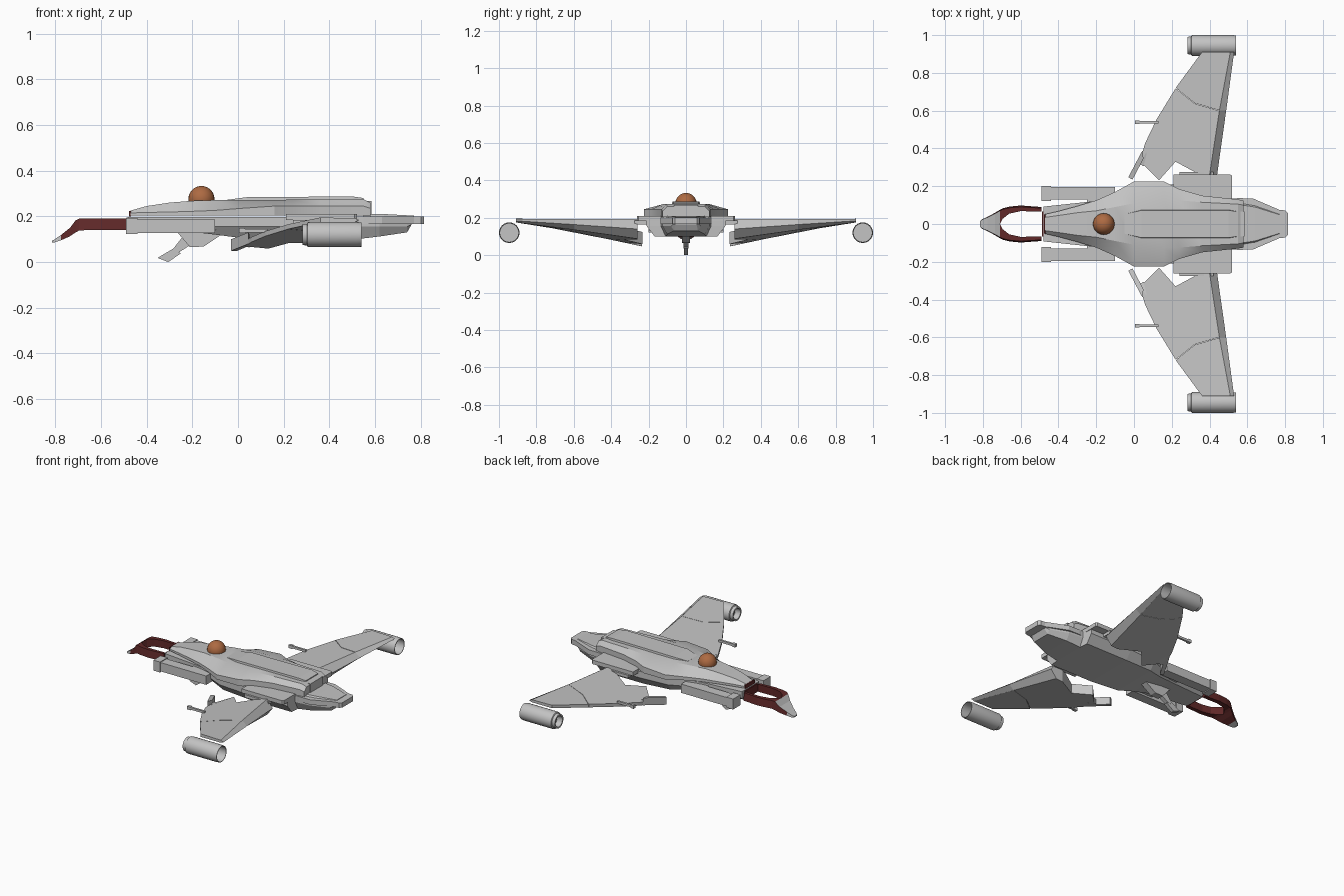
import bpy, bmesh, math

if "Cube" in bpy.data.objects:
    bpy.data.objects.remove(bpy.data.objects["Cube"])


def material(name, rgb):
    m = bpy.data.materials.new(name)
    m.diffuse_color = (*rgb, 1)
    m.use_nodes = True
    m.node_tree.nodes["Principled BSDF"].inputs["Base Color"].default_value = m.diffuse_color
    return m


GREY = material("hull grey", (0.55, 0.55, 0.55))
RED = material("dark red", (0.12, 0.022, 0.022))
ORANGE = material("copper orange", (0.42, 0.145, 0.055))


def finish(name, bm, mat=GREY, mirror=False, smooth=None):
    bmesh.ops.recalc_face_normals(bm, faces=bm.faces)
    me = bpy.data.meshes.new(name)
    bm.to_mesh(me)
    bm.free()
    me.materials.append(mat)
    ob = bpy.data.objects.new(name, me)
    bpy.context.collection.objects.link(ob)
    if mirror:
        mod = ob.modifiers.new("mirror", 'MIRROR')
        mod.use_axis = (False, True, False)
        mod.use_clip = False
        mod.use_mirror_merge = False
    if smooth:
        bpy.context.view_layer.objects.active = ob
        ob.select_set(True)
        bpy.ops.object.shade_smooth_by_angle(angle=math.radians(smooth))
        ob.select_set(False)
    return ob


def loft(name, sections, mat=GREY, mirror=False, smooth=None, caps=True):
    """Join equal-length closed rings of points."""
    bm = bmesh.new()
    rings = [[bm.verts.new(p) for p in s] for s in sections]
    n = len(rings[0])
    for a, b in zip(rings, rings[1:]):
        for i in range(n):
            j = (i + 1) % n
            bm.faces.new((a[i], a[j], b[j], b[i]))
    if caps:
        bm.faces.new(rings[0])
        bm.faces.new(rings[-1])
    return finish(name, bm, mat, mirror, smooth)


def slab(name, outline, low, top, mirror=True, mat=GREY):
    """Plan outline raised between two height functions."""
    return loft(name, [[(x, y, low(x, y)) for x, y in outline],
                       [(x, y, top(x, y)) for x, y in outline]], mat, mirror)


def side_plate(name, outline, y0, y1, mirror=False, mat=GREY):
    """Side outline in x, z, extruded across y."""
    return loft(name, [[(x, y0, z) for x, z in outline],
                       [(x, y1, z) for x, z in outline]], mat, mirror)


def box(name, x0, x1, y0, y1, z0, z1, mirror=False, mat=GREY):
    return side_plate(name, [(x0, z0), (x1, z0), (x1, z1), (x0, z1)],
                      y0, y1, mirror, mat)


def sym(x, half):
    """Full ring at x from its right half, given as y, z pairs."""
    return [(x, y, z) for y, z in half] + [(x, -y, z) for y, z in reversed(half)]


def const(v):
    return lambda x, y: v


# Upper shell: x, half width, rim height, crown half width, crown height
shell = [(-.47, .052, .215, .035, .225), (-.40, .068, .217, .045, .245),
         (-.30, .095, .219, .06, .26), (-.20, .125, .222, .07, .268),
         (-.10, .17, .226, .09, .271), (0, .225, .234, .11, .272),
         (.16, .225, .245, .125, .272), (.24, .185, .245, .125, .273),
         (.36, .15, .245, .115, .274), (.55, .13, .245, .105, .274),
         (.58, .125, .235, .1, .26)]
loft("upper_shell", [sym(x, [(w, .203), (w, r), (c, z)])
                     for x, w, r, c, z in shell], smooth=20)

# Raised spine and rear block
loft("spine", [sym(x, [(w, .25), (w * .93, z)]) for x, w, z in
               [(-.05, .055, .272), (.04, .078, .284), (.5, .078, .287), (.55, .07, .28)]])
box("rear_block", .55, .585, -.065, .065, .2, .268)

# Lower hull: x, half width, belly height
hull = [(-.48, .092, .138), (-.2, .122, .132), (-.1, .15, .12), (0, .195, .107),
        (.2, .21, .1), (.515, .21, .1), (.52, .135, .1), (.62, .125, .112),
        (.74, .08, .13), (.76, .07, .165)]
loft("lower_hull", [sym(x, [(w * .8, b), (w, max(b, .155)), (w, .198)]) for x, w, b in hull])
tail = [(.5, .13), (.55, .137), (.63, .135), (.77, .075), (.8, .072), (.815, .058)]
slab("tail_plate", tail + [(x, -y) for x, y in reversed(tail)],
     const(.167), const(.2), False)
loft("tail_deck", [sym(x, [(w, .195), (w * .9, z)]) for x, w, z in
                   [(.58, .11, .21), (.64, .1, .21), (.77, .055, .203)]])

# Side shoulder plates
slab("shoulder_plate", [(.21, .12), (.52, .12), (.52, .255), (.51, .262), (.21, .262)],
     const(.183), const(.21))
box("wing_mount", .24, .42, .19, .275, .165, .185, True)

# Forward side pods with blunt ends
box("pod", -.45, -.1, .13, .195, .128, .187, True)
box("pod_tip", -.49, -.44, .122, .2, .122, .192, True)
box("pod_bracket", -.25, -.05, .1, .14, .14, .185, True)


# Nose prongs: x, outer y, inner y, bottom, top
def prong(rows):
    return [[(x, a, lo), (x, a * .93, hi), (x, b, hi), (x, b, lo)]
            for x, a, b, lo, hi in rows]


nose = loft("nose_prong", prong([(-.49, .09, .066, .14, .19), (-.6, .098, .068, .14, .19),
                                 (-.66, .092, .055, .14, .19), (-.695, .083, .028, .138, .19),
                                 (-.71, .075, 0, .13, .183), (-.735, .06, 0, .113, .15),
                                 (-.775, .038, 0, .095, .118)]), RED, True)
# Grey sloping front of the nose
nose.data.materials.append(GREY)
for f in nose.data.polygons:
    if f.center.x < -.72 and f.normal.z > .2:
        f.material_index = 1
loft("nose_tip", prong([(-.775, .038, 0, .095, .118), (-.803, .026, 0, .086, .099),
                        (-.815, .016, 0, .085, .092)]), GREY, True)
box("nose_back_wall", -.488, -.48, -.066, .066, .14, .195, mat=RED)
box("canopy_front", -.477, -.469, -.05, .05, .2, .224, mat=RED)

# Dome on the hull
bm = bmesh.new()
bmesh.ops.create_uvsphere(bm, u_segments=24, v_segments=14, radius=.057)
bmesh.ops.translate(bm, verts=bm.verts, vec=(-.16, 0, .276))
finish("dome", bm, ORANGE, smooth=40)

# Chin gun under the hull
side_plate("chin_mount", [(-.27, .135), (-.21, .065), (-.15, .068), (-.08, .115), (-.07, .135)],
           -.022, .022)
side_plate("chin_barrel", [(-.235, .12), (-.29, .05), (-.27, .035), (-.2, .08)], -.014, .014)
side_plate("chin_muzzle", [(-.285, .058), (-.352, .018), (-.305, 0), (-.25, .038)], -.012, .012)


# Wings: the underside climbs to the tip and rear, the top climbs to the rear
def wing_low(x, y):
    s = (y - .25) / .66
    return .05 + .125 * s + .09 * max(x, 0) * (1 - s)


def wing_top(x, y):
    lead = -.02 + .38 * (y - .24) / .67
    rear = .40 + .11 * (y - .26) / .65
    t = min(1, max(0, (x - lead) / (rear - lead)))
    base = wing_low(lead, y) + .02
    return base + (.192 - base) * t ** .8


slab("wing_inner", [(.03, .335), (.06, .43), (.12, .555), (.22, .718), (.32, .638), (.452, .599),
                    (.40, .26), (.35, .26), (.22, .33), (.133, .232)], wing_low, wing_top)
slab("wing_outer", [(.221, .721), (.36, .91), (.51, .91), (.453, .601), (.321, .64)],
     wing_low, wing_top)

# Wing trailing edge wedge
loft("wing_trailing_edge",
     [[(a, y, .192), (b, y, .192 - (.192 - wing_low(a, y)) * .5), (a, y, wing_low(a, y))]
      for a, b, y in [(.40, .44, .26), (.452, .488, .6), (.51, .53, .91)]], mirror=True)

# Strut at the wing root
slab("wing_root_strut", [(-.03, .248), (-.008, .235), (.05, .345), (.045, .39)],
     wing_low, lambda x, y: wing_low(x, y) + .05)
slab("wing_root_link", [(.03, .32), (.05, .305), (.08, .33), (.065, .38)],
     wing_low, lambda x, y: wing_low(x, y) + .03)

# Small wing guns
box("wing_gun", .01, .13, .532, .546, .13, .145, True)
box("wing_gun_tip", .005, .03, .529, .549, .127, .148, True)

# Wing tip engines, turned around the x axis
profile = [(.32, .001), (.32, .034), (.282, .036), (.282, .046), (.302, .047), (.305, .054),
           (.315, .055), (.52, .055), (.54, .053), (.54, .049), (.34, .049), (.34, .001)]
N = 24
loft("tip_engine", [[(x, .945 + r * math.cos(2 * math.pi * i / N),
                      .12 + r * math.sin(2 * math.pi * i / N)) for i in range(N)]
                    for x, r in profile], mirror=True, smooth=35)
